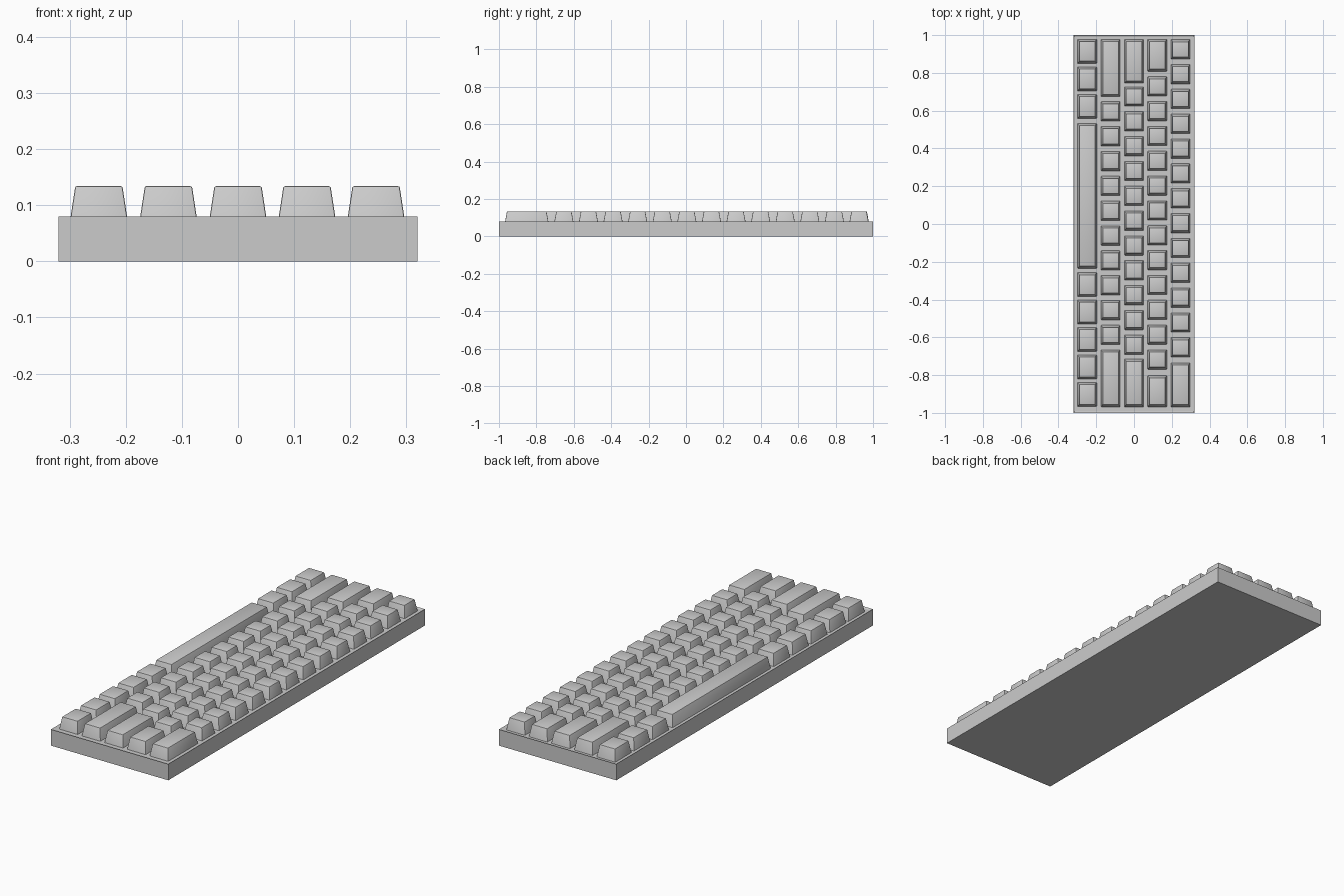
import bpy, bmesh

if "Cube" in bpy.data.objects:
    bpy.data.objects.remove(bpy.data.objects["Cube"])

CASE_TOP, FLOOR, KEY_TOP = 0.08, 0.075, 0.134
PITCH = 0.1315      # spacing of the single-width keys
UNIT = 0.103        # length of a single-width key
WIDTH = 0.102       # key size across the board


def finish(bm, name):
    mesh = bpy.data.meshes.new(name)
    bmesh.ops.recalc_face_normals(bm, faces=bm.faces[:])
    bm.to_mesh(mesh)
    bm.free()
    obj = bpy.data.objects.new(name, mesh)
    bpy.context.collection.objects.link(obj)
    return obj


# Case: a slab with a thin raised rim
def build_case():
    bm = bmesh.new()
    bmesh.ops.create_cube(bm, size=1)
    for v in bm.verts:
        v.co.x *= 0.64
        v.co.y *= 2.0
        v.co.z = (v.co.z + 0.5) * CASE_TOP
    top = max(bm.faces, key=lambda f: f.calc_center_median().z)
    bmesh.ops.inset_region(bm, faces=[top], thickness=0.012)
    for v in top.verts:
        v.co.z = FLOOR
    finish(bm, "case")


# Keycap: a tapered block with softened top edges
def keycap(name, x, y, length):
    bm = bmesh.new()
    bmesh.ops.create_cube(bm, size=1)
    for v in bm.verts:
        upper = v.co.z > 0
        v.co.x = x + v.co.x * (WIDTH - (0.018 if upper else 0))
        v.co.y = y + v.co.y * (length - (0.022 if upper else 0))
        v.co.z = KEY_TOP if upper else FLOOR
    edges = [e for e in bm.edges if any(v.co.z > 0.1 for v in e.verts)]
    bmesh.ops.bevel(bm, geom=edges, offset=0.003, segments=2,
                    profile=0.5, affect='EDGES')
    obj = finish(bm, name)
    for p in obj.data.polygons:
        p.use_smooth = True
    obj.data.set_sharp_from_angle(angle=0.6)


def span_key(name, x, y0, y1):
    keycap(name, x, (y0 + y1) / 2, abs(y1 - y0))


build_case()

# Space-bar row: wide modifier keys either side of the long bar
x = -0.248
for i in range(3):
    keycap(f"modifier_key_a{i}", x, 0.914 - i * 0.1457, 0.128)
span_key("space_bar", x, 0.532, -0.235)
for i in range(5):
    keycap(f"modifier_key_b{i}", x, -0.321 - i * 0.1455, 0.128)

# Other rows: x, end of first wide key, first single key, count, start of last wide key
rows = [(-0.124, 0.674, 0.596, 10, -0.667),
        (0.0, 0.746, 0.675, 11, -0.715),
        (0.123, 0.808, 0.729, 12, -0.803),
        (0.246, None, 0.925, 13, -0.735)]
for r, (x, first_end, start, count, last_start) in enumerate(rows):
    if first_end is not None:
        span_key(f"wide_key_a{r}", x, 0.977, first_end)
    for i in range(count):
        keycap(f"key_{r}_{i}", x, start - i * PITCH, UNIT)
    span_key(f"wide_key_b{r}", x, last_start, -0.968)
